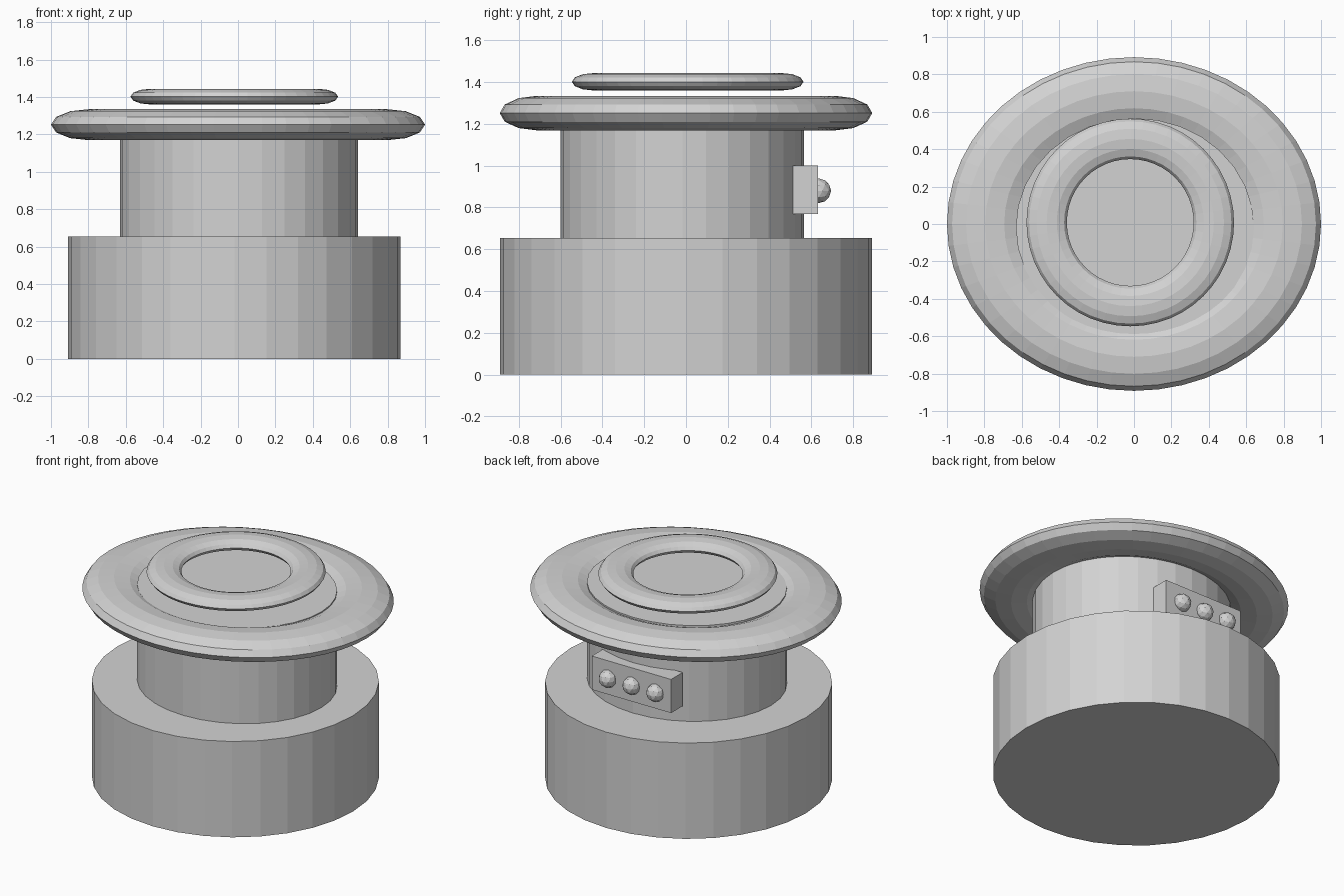
import bpy
import math

if "Cube" in bpy.data.objects:
    bpy.data.objects.remove(bpy.data.objects["Cube"])

# One plain grey for the whole model
grey = bpy.data.materials.new("plain grey")
grey.diffuse_color = (0.65, 0.65, 0.65, 1)
grey.use_nodes = True
grey.node_tree.nodes["Principled BSDF"].inputs["Base Color"].default_value = grey.diffuse_color


def finish(name, scale=(1, 1, 1)):
    obj = bpy.context.object
    obj.name = name
    obj.scale = scale
    obj.data.materials.append(grey)
    return obj


def drum(name, x, y, rx, ry, z0, z1):
    bpy.ops.mesh.primitive_cylinder_add(vertices=32, radius=1, depth=1,
                                        location=(x, y, (z0 + z1) / 2))
    return finish(name, (rx, ry, z1 - z0))


def flat_ring(name, loc, major, minor, sx, half_height):
    bpy.ops.mesh.primitive_torus_add(major_radius=major, minor_radius=minor,
                                     major_segments=48, minor_segments=12,
                                     location=loc)
    return finish(name, (sx, 1, half_height / minor))


# Stacked body
drum("base_drum", -0.02, 0, 0.89, 0.89, 0, 0.655)
drum("upper_drum", 0.005, -0.017, 0.637, 0.583, 0.655, 1.31)

# Wide oval rim and the small ring hovering above it
flat_ring("wide_rim", (0, 0, 1.252), 0.71, 0.182, 1 / 0.892, 0.083)
flat_ring("top_ring", (-0.02, 0.008, 1.402), 0.447, 0.108, 1, 0.042)

# Control box on the back with three round buttons
bpy.ops.mesh.primitive_cube_add(size=1, location=(-0.03, 0.57, 0.885))
finish("control_box", (0.6, 0.125, 0.23))
for i in range(3):
    bpy.ops.mesh.primitive_ico_sphere_add(subdivisions=2, radius=0.059,
                                          location=(-0.035 + (i - 1) * 0.18, 0.636, 0.88))
    finish("button_%d" % (i + 1))
